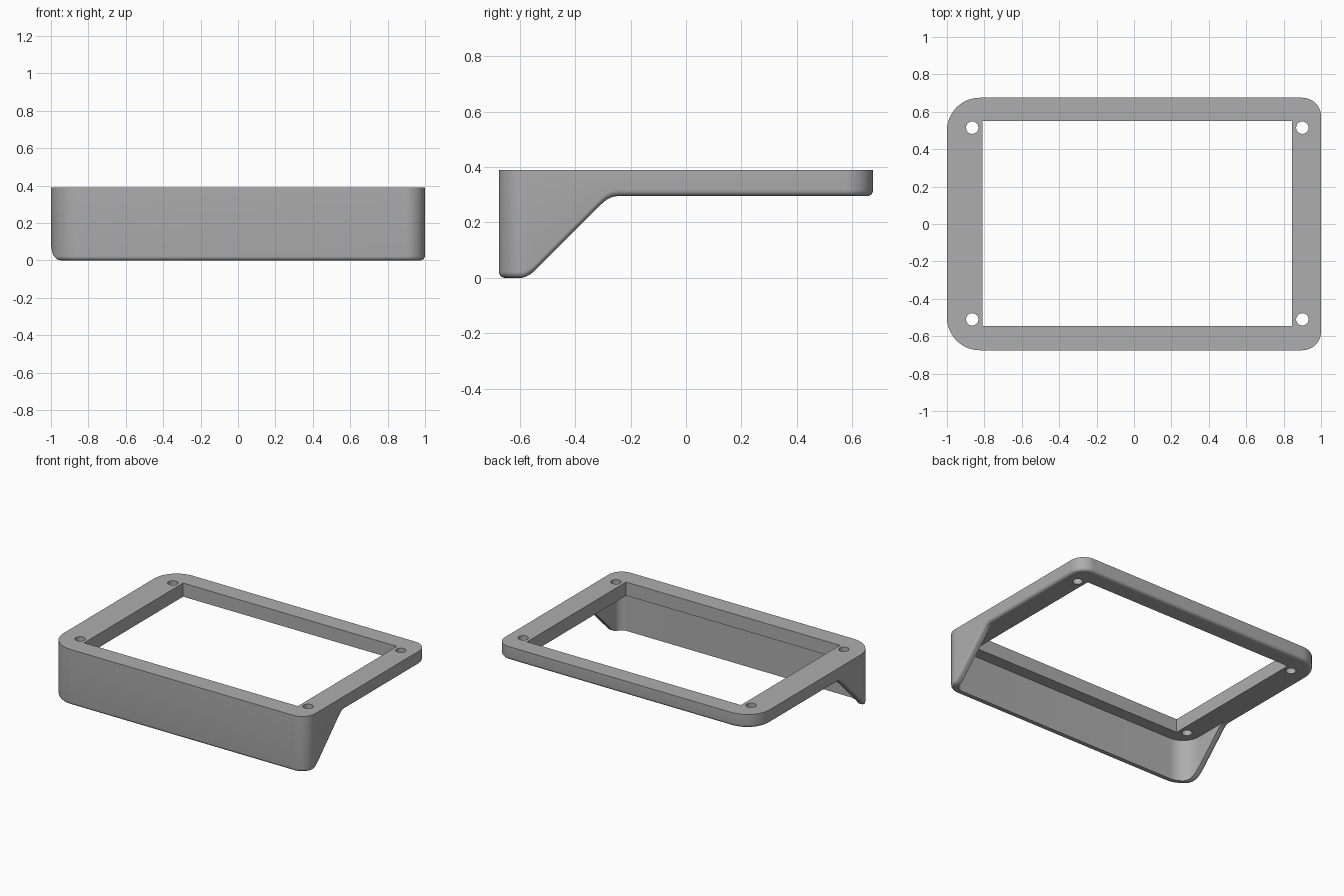
import bpy, bmesh, math
from mathutils import Matrix

cube = bpy.data.objects.get("Cube")
if cube:
    bpy.data.objects.remove(cube, do_unlink=True)

X, Y = 1.0, 0.675            # half sizes
TOP, UNDER = 0.39, 0.295     # frame top and underside heights
WALL, FILLET = 0.045, 0.022  # skirt thickness, bottom edge rounding
R_LEFT, R_RIGHT = 0.175, 0.1 # corner radii at -x and +x

grey = bpy.data.materials.new("grey plastic")
grey.use_nodes = True
colour = (0.42, 0.42, 0.42, 1)
grey.diffuse_color = colour
grey.node_tree.nodes["Principled BSDF"].inputs["Base Color"].default_value = colour


def bottom(y):
    """Height of the lower edge: foot, 45 degree slope, then flat frame."""
    def ramp(u, w=0.028):
        if u <= -w:
            return 0.0
        return u if u >= w else (u + w) ** 2 / (4 * w)
    u = y + 0.572
    return ramp(u) - ramp(u - UNDER)


def outline(steps=12, side_steps=60):
    """Rounded rectangle as (x, y, normal x, normal y), anticlockwise."""
    pts = []
    corners = [(1, -1, R_RIGHT), (1, 1, R_RIGHT), (-1, 1, R_LEFT), (-1, -1, R_LEFT)]
    for i, (sx, sy, r) in enumerate(corners):
        cx, cy = sx * (X - r), sy * (Y - r)
        for k in range(steps + 1):
            a = math.radians(90 * (i - 1 + k / steps))
            c, s = math.cos(a), math.sin(a)
            pts.append((cx + r * c, cy + r * s, c, s))
        # Points along the straight sides let them follow the slope
        if i in (0, 2):
            for k in range(1, side_steps):
                pts.append((sx * X, sy * (Y - r) * (2 * k / side_steps - 1) * -sy * sy, sx, 0)
                           if i == 2 else (X, (Y - r) * (2 * k / side_steps - 1), 1, 0))
    return pts


def add_ring(bm, pts, inset, height):
    ring = []
    for x, y, nx, ny in pts:
        px, py = x - nx * inset, y - ny * inset
        ring.append(bm.verts.new((px, py, height(py))))
    return ring


def to_object(name, bm):
    bmesh.ops.recalc_face_normals(bm, faces=bm.faces[:])
    mesh = bpy.data.meshes.new(name)
    bm.to_mesh(mesh)
    bm.free()
    obj = bpy.data.objects.new(name, mesh)
    bpy.context.collection.objects.link(obj)
    mesh.materials.append(grey)
    return obj


# Frame and front skirt, built as rings from the top down and up inside
bm = bmesh.new()
pts = outline()
rings = [add_ring(bm, pts, 0, lambda y: TOP)]
for k in range(6):
    a = math.radians(90 * k / 5)
    lift = FILLET * (1 - math.sin(a))
    rings.append(add_ring(bm, pts, FILLET * (1 - math.cos(a)),
                          lambda y, lift=lift: bottom(y) + lift))
rings.append(add_ring(bm, pts, WALL, bottom))
rings.append(add_ring(bm, pts, WALL, lambda y: UNDER))
n = len(pts)
for upper, lower in zip(rings, rings[1:]):
    for i in range(n):
        j = (i + 1) % n
        bm.faces.new((upper[i], lower[i], lower[j], upper[j]))
bm.faces.new(rings[0])
bm.faces.new(rings[-1])
bmesh.ops.remove_doubles(bm, verts=bm.verts[:], dist=0.0002)
bmesh.ops.dissolve_degenerate(bm, edges=bm.edges[:], dist=0.0001)
frame = to_object("frame_with_skirt", bm)

# Cutter: rectangular opening and four screw holes
bm = bmesh.new()
x0, x1, y0, y1 = -0.81, 0.845, -0.545, 0.55
bmesh.ops.create_cube(bm, size=1, matrix=Matrix.Translation(((x0 + x1) / 2, (y0 + y1) / 2, 0.35))
                      @ Matrix.Diagonal((x1 - x0, y1 - y0, 0.3, 1)))
for hx in (-0.865, 0.9):
    for hy in (-0.51, 0.515):
        bmesh.ops.create_cone(bm, cap_ends=True, segments=32, radius1=0.033, radius2=0.033,
                              depth=0.3, matrix=Matrix.Translation((hx, hy, 0.35)))
cutter = to_object("opening_cutter", bm)
cutter.hide_render = True

cut = frame.modifiers.new("opening", "BOOLEAN")
cut.operation = "DIFFERENCE"
cut.solver = "EXACT"
cut.object = cutter
bpy.context.view_layer.objects.active = frame
frame.select_set(True)
bpy.ops.object.modifier_apply(modifier=cut.name)
bpy.data.objects.remove(cutter, do_unlink=True)
bpy.ops.object.shade_smooth_by_angle(angle=math.radians(35))
